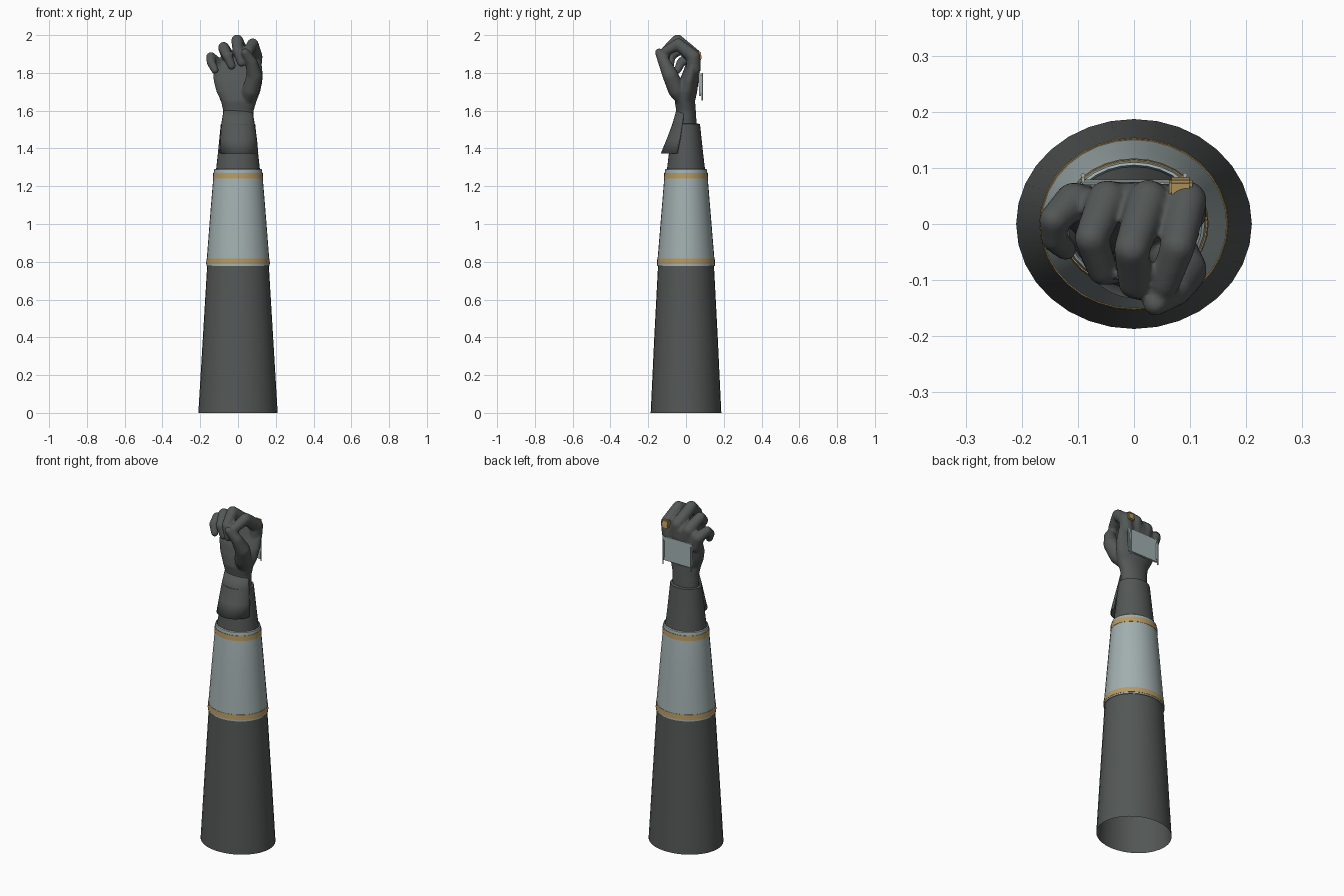
import bpy, bmesh, math
from mathutils import Vector

if "Cube" in bpy.data.objects:
    bpy.data.objects.remove(bpy.data.objects["Cube"])


def material(name, rgb):
    m = bpy.data.materials.new(name)
    m.diffuse_color = (*rgb, 1)
    m.use_nodes = True
    m.node_tree.nodes["Principled BSDF"].inputs["Base Color"].default_value = m.diffuse_color
    return m


DARK = material("dark_cloth", (0.085, 0.095, 0.09))
LIGHT = material("pale_metal", (0.36, 0.43, 0.43))
GOLD = material("gold_trim", (0.48, 0.32, 0.12))


def finish(bm, name, mat, smooth=True):
    bmesh.ops.recalc_face_normals(bm, faces=bm.faces)
    me = bpy.data.meshes.new(name)
    bm.to_mesh(me)
    bm.free()
    ob = bpy.data.objects.new(name, me)
    bpy.context.collection.objects.link(ob)
    me.materials.append(mat)
    if smooth:
        bpy.ops.object.select_all(action='DESELECT')
        ob.select_set(True)
        bpy.context.view_layer.objects.active = ob
        bpy.ops.object.shade_smooth_by_angle(angle=math.radians(35))
    return ob


def loft(bm, rings, n=32, caps=False, a0=0.0, a1=math.tau):
    """Skin ellipses given as (z, rx, ry, cx, cy)."""
    closed = abs(a1 - a0 - math.tau) < 1e-6
    count = n if closed else n + 1
    rows = []
    for z, rx, ry, cx, cy in rings:
        rows.append([bm.verts.new((cx + rx * math.cos(a0 + (a1 - a0) * i / n),
                                   cy + ry * math.sin(a0 + (a1 - a0) * i / n), z))
                     for i in range(count)])
    for a, b in zip(rows, rows[1:]):
        for i in range(n):
            j = (i + 1) % count
            bm.faces.new((a[i], a[j], b[j], b[i]))
    if caps:
        bm.faces.new(rows[0])
        bm.faces.new(rows[-1])


def sleeve(name, mat, profile):
    bm = bmesh.new()
    loft(bm, [(z, rx, ry, 0, 0) for z, rx, ry in profile])
    return finish(bm, name, mat)


def box(name, mat, centre, size, tilt=0, bevel=0.004):
    bm = bmesh.new()
    bmesh.ops.create_cube(bm, size=1)
    bmesh.ops.scale(bm, vec=size, verts=bm.verts)
    bmesh.ops.bevel(bm, geom=bm.edges[:], offset=bevel, segments=2, affect='EDGES')
    ob = finish(bm, name, mat)
    ob.location = centre
    ob.rotation_euler.x = tilt
    return ob


# Arm: open lower sleeve, pale cuff with lip, inner sleeve
sleeve("lower_sleeve", DARK, [(0, 0.21, 0.187), (0.4, 0.186, 0.168), (0.8, 0.162, 0.147)])
sleeve("forearm_cuff", LIGHT, [(0.778, 0.160, 0.145), (0.778, 0.168, 0.153), (0.82, 0.165, 0.150),
                               (1.05, 0.147, 0.131), (1.27, 0.129, 0.113), (1.288, 0.126, 0.110),
                               (1.292, 0.121, 0.105), (1.27, 0.117, 0.101)])
sleeve("inner_sleeve", DARK, [(1.26, 0.119, 0.104), (1.38, 0.106, 0.090), (1.53, 0.091, 0.074),
                              (1.532, 0.076, 0.055)])

# Gold bands around the cuff
for name, z, rx, ry in (("lower_band", 0.802, 0.166, 0.151), ("upper_band", 1.256, 0.130, 0.114)):
    h = 0.015
    sleeve(name, GOLD, [(z - h, rx - 0.003, ry - 0.003), (z - h, rx + 0.003, ry + 0.003),
                        (z + h, rx + 0.001, ry + 0.001), (z + h, rx - 0.005, ry - 0.005)])

# Glove flap flaring forward over the inner wrist
bm = bmesh.new()
loft(bm, [(1.375, 0.104, 0.105, 0.005, -0.028), (1.45, 0.099, 0.085, 0.003, -0.017),
          (1.53, 0.090, 0.064, 0, -0.008), (1.60, 0.078, 0.050, 0, -0.002)],
     n=20, a0=math.radians(190), a1=math.radians(350))
flap = finish(bm, "glove_flap", DARK)
solid = flap.modifiers.new("thickness", 'SOLIDIFY')
solid.thickness = 0.008

# Hand: palm loft plus tapered digits, fused by a voxel remesh
hand_bm = bmesh.new()
loft(hand_bm, [(1.50, 0.078, 0.058, 0, 0), (1.60, 0.081, 0.052, 0.002, 0.0),
               (1.65, 0.094, 0.054, 0.004, -0.006), (1.70, 0.116, 0.055, 0.002, 0.004),
               (1.76, 0.130, 0.051, 0, 0.016), (1.82, 0.130, 0.042, 0, 0.032),
               (1.87, 0.112, 0.034, 0.008, 0.040), (1.89, 0.08, 0.02, 0.02, 0.042)], caps=True)


def ball_points(x, y, z, r, n=160):
    """Evenly spread points on a sphere."""
    for i in range(n):
        h = 1 - 2 * (i + 0.5) / n
        w, t = math.sqrt(1 - h * h), i * 2.399963
        yield Vector((x + r * w * math.cos(t), y + r * w * math.sin(t), z + r * h))


def digit(points):
    """Chain of tapered capsules, each the hull of two balls."""
    for a, b in zip(points, points[1:]):
        seg = bmesh.new()
        for ball in (a, b):
            for p in ball_points(*ball):
                seg.verts.new(p)
        bmesh.ops.convex_hull(seg, input=seg.verts[:])
        loose = [v for v in seg.verts if not v.link_faces]
        bmesh.ops.delete(seg, geom=loose, context='VERTS')
        bmesh.ops.recalc_face_normals(seg, faces=seg.faces)
        tmp = bpy.data.meshes.new("segment")
        seg.to_mesh(tmp)
        seg.free()
        hand_bm.from_mesh(tmp)
        bpy.data.meshes.remove(tmp)


digit([(0.085, 0.040, 1.82, 0.038), (0.093, 0.040, 1.885, 0.037), (0.078, -0.040, 1.952, 0.031),
       (0.055, -0.105, 1.915, 0.027), (0.048, -0.118, 1.875, 0.022)])       # index
digit([(0.028, 0.040, 1.83, 0.036), (0.025, 0.042, 1.892, 0.037), (-0.004, -0.045, 1.971, 0.032),
       (0.000, -0.105, 1.915, 0.028), (0.018, -0.115, 1.855, 0.023)])       # middle
digit([(-0.035, 0.040, 1.82, 0.036), (-0.048, 0.042, 1.875, 0.036), (-0.076, -0.025, 1.934, 0.030),
       (-0.056, -0.082, 1.890, 0.027), (-0.034, -0.086, 1.838, 0.022)])     # ring
digit([(-0.088, 0.035, 1.79, 0.036), (-0.108, 0.040, 1.845, 0.034), (-0.143, 0.008, 1.884, 0.026),
       (-0.142, -0.026, 1.855, 0.024), (-0.122, -0.045, 1.815, 0.020)])     # little
digit([(0.050, -0.020, 1.67, 0.042), (0.068, -0.050, 1.71, 0.046), (0.088, -0.082, 1.785, 0.042),
       (0.072, -0.115, 1.855, 0.032), (0.038, -0.142, 1.908, 0.022)])       # thumb
hand = finish(hand_bm, "hand", DARK, smooth=False)
remesh = hand.modifiers.new("fuse", 'REMESH')
remesh.mode = 'VOXEL'
remesh.voxel_size = 0.006
remesh.use_smooth_shade = True
soften = hand.modifiers.new("soften", 'SMOOTH')
soften.factor = 0.5
soften.iterations = 5

# Plate on the back of the hand with a side rod at each end
box("hand_plate", LIGHT, (0.004, 0.072, 1.745), (0.2, 0.010, 0.145), tilt=0.03)
for side in (-1, 1):
    bm = bmesh.new()
    loft(bm, [(1.655, 0.004, 0.004, 0, 0), (1.80, 0.004, 0.004, 0, 0)], n=10, caps=True)
    rod = finish(bm, "plate_rod", LIGHT)
    rod.location = (side * 0.091, 0.087, 0)
    box("rod_mount", LIGHT, (side * 0.091, 0.080, 1.74), (0.006, 0.016, 0.10), bevel=0.001)

# Gold knuckle stud on the index finger
box("knuckle_stud", GOLD, (0.083, 0.066, 1.89), (0.042, 0.030, 0.045), tilt=0.15, bevel=0.005)
